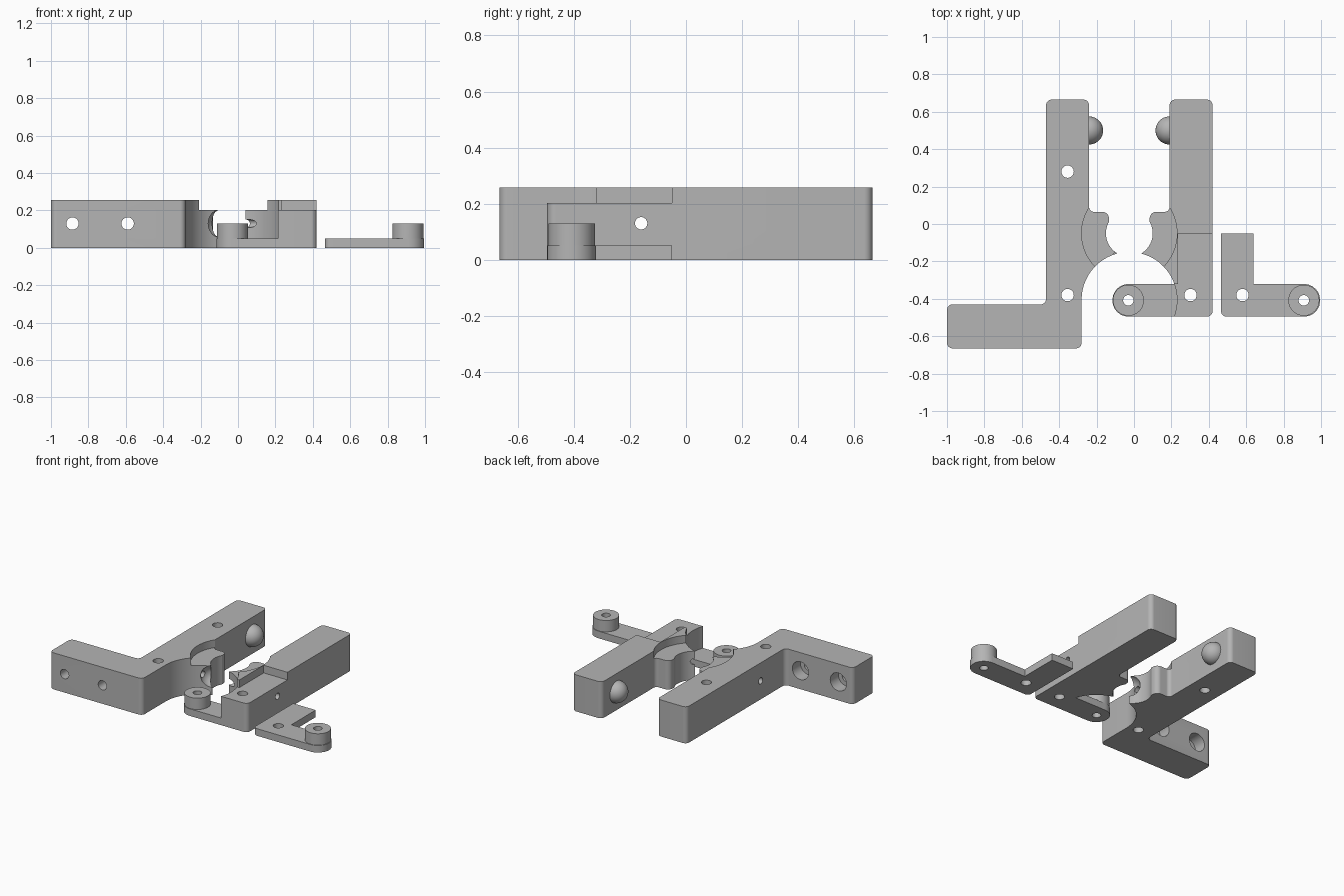
import bpy, math
from mathutils import Vector

if "Cube" in bpy.data.objects:
    bpy.data.objects.remove(bpy.data.objects["Cube"])

H, STEP, SHEET = 0.257, 0.203, 0.05   # full height, jaw height, plate thickness
MID = -0.025                          # clamp centre line

mat = bpy.data.materials.new("grey plastic")
mat.diffuse_color = (0.46, 0.46, 0.46, 1)
mat.use_nodes = True
mat.node_tree.nodes["Principled BSDF"].inputs["Base Color"].default_value = mat.diffuse_color


def arc(cx, cy, r, a0, a1, n=28):
    return [(cx + r * math.cos(math.radians(a0 + (a1 - a0) * i / n)),
             cy + r * math.sin(math.radians(a0 + (a1 - a0) * i / n))) for i in range(n + 1)]


def rounded(pts, n=8):
    """Closed outline; points with a third value get a fillet of that radius."""
    out = []
    for i, p in enumerate(pts):
        if len(p) == 2:
            out.append(p)
            continue
        c = Vector(p[:2])
        u = (Vector(pts[i - 1][:2]) - c).normalized()
        v = (Vector(pts[(i + 1) % len(pts)][:2]) - c).normalized()
        half = u.angle(v) / 2
        mid = c + (u + v).normalized() * (p[2] / math.sin(half))
        a = c + u * (p[2] / math.tan(half)) - mid
        b = c + v * (p[2] / math.tan(half)) - mid
        for k in range(n + 1):
            d = a.lerp(b, k / n).normalized() * p[2]
            out.append(tuple(mid + d))
    return out


def prism(name, pts, z0, z1):
    n = len(pts)
    if sum(pts[i - 1][0] * pts[i][1] - pts[i][0] * pts[i - 1][1] for i in range(n)) < 0:
        pts = pts[::-1]
    verts = [(x, y, z) for z in (z0, z1) for x, y in pts]
    faces = [tuple(range(n))[::-1], tuple(range(n, 2 * n))]
    faces += [(i, (i + 1) % n, n + (i + 1) % n, n + i) for i in range(n)]
    me = bpy.data.meshes.new(name)
    me.from_pydata(verts, [], faces)
    me.materials.append(mat)
    ob = bpy.data.objects.new(name, me)
    bpy.context.collection.objects.link(ob)
    return ob


def rod(loc, r, length, axis='Z'):
    rot = {'X': (0, math.pi / 2, 0), 'Y': (math.pi / 2, 0, 0), 'Z': (0, 0, 0)}[axis]
    bpy.ops.mesh.primitive_cylinder_add(vertices=40, radius=r, depth=length, location=loc, rotation=rot)
    return bpy.context.object


def ball(loc, r=0.075):
    bpy.ops.mesh.primitive_uv_sphere_add(segments=40, ring_count=24, radius=r, location=loc)
    return bpy.context.object


def combine(ob, other, op='DIFFERENCE'):
    m = ob.modifiers.new("b", 'BOOLEAN')
    m.object, m.operation, m.solver = other, op, 'EXACT'
    bpy.context.view_layer.objects.active = ob
    bpy.ops.object.modifier_apply(modifier=m.name)
    bpy.data.objects.remove(other)


def finish(ob):
    ob.data.materials.clear()
    ob.data.materials.append(mat)
    bpy.ops.object.select_all(action='DESELECT')
    ob.select_set(True)
    bpy.context.view_layer.objects.active = ob
    bpy.ops.object.shade_smooth_by_angle(angle=math.radians(30))


def flip(pts):
    return [(2 * MID - p[0], *p[1:]) for p in pts]


# Shared inner edge: large scoop, jaw tip, pipe seat, lobe and arm
inner = (arc(MID, -0.05, 0.125, 238.7, 150) +
         [(-0.135, 0.065, 0.035), (-0.24, 0.065, 0.025), (-0.24, 0.665, 0.03), (-0.47, 0.665, 0.03)])

# Left clamp with mounting foot
left = prism("left_clamp", rounded(
    [(-1, -0.665, 0.03), (-0.28, -0.665, 0.03)] + arc(MID, -0.405, 0.255, 180, 105) + inner +
    [(-0.47, -0.43, 0.03), (-1, -0.43, 0.03)]), 0, H)

# Right clamp
right = prism("right_clamp", rounded(
    [(0.42, -0.495, 0.03)] + arc(MID, -0.405, 0.255, -20.7, 75) + flip(inner)), 0, H)

# Hinge tongue and its boss
tongue = prism("tongue", rounded([(-0.115, -0.495, 0.085), (0.42, -0.495, 0.03),
                                  (0.42, -0.321), (-0.115, -0.321, 0.085)]), 0, SHEET)
combine(right, tongue, 'UNION')
combine(right, rod((-0.03, -0.408, 0.08), 0.083, 0.1), 'UNION')

# Recess for the cover plate
combine(right, prism("recess", [(0.235, -0.05), (0.235, -0.321), (0, -0.321),
                                (0, -0.7), (0.6, -0.7), (0.6, -0.05)], STEP, 0.4))

# Round step above both jaws, and horizontal screw hole
for body in (left, right):
    combine(body, prism("step", arc(MID, -0.05, 0.255, 0, 357, 119), STEP, 0.4))
    combine(body, rod((0, -0.16, 0.13), 0.022, 2.5, 'X'))

# Ball socket at the left jaw tip
combine(left, ball((-0.09, -0.16, 0.13)))

# Vertical screw holes
for body, x, y, r in ((left, -0.355, 0.28, 0.033), (left, -0.355, -0.38, 0.033),
                      (right, 0.302, -0.38, 0.033), (right, -0.03, -0.408, 0.028)):
    combine(body, rod((x, y, 0.1), r, 1))

# Foot holes with counterbores at the back
for x in (-0.885, -0.59):
    combine(left, rod((x, -0.55, 0.13), 0.033, 0.5, 'Y'))
    combine(left, rod((x, -0.43, 0.13), 0.063, 0.18, 'Y'))

# Grip balls on the arms
combine(left, ball((-0.24, 0.5, 0.13)), 'UNION')
combine(right, ball((0.19, 0.5, 0.13)), 'UNION')

# Separate cover plate with boss
plate = prism("cover_plate", rounded(
    [(0.465, -0.495, 0.03), (0.995, -0.495, 0.085), (0.995, -0.321, 0.085),
     (0.64, -0.321), (0.64, -0.05), (0.465, -0.05)]), 0, SHEET)
combine(plate, rod((0.908, -0.408, 0.08), 0.083, 0.1), 'UNION')
combine(plate, rod((0.908, -0.408, 0), 0.028, 1))
combine(plate, rod((0.58, -0.38, 0), 0.033, 1))

for ob in (left, right, plate):
    finish(ob)
